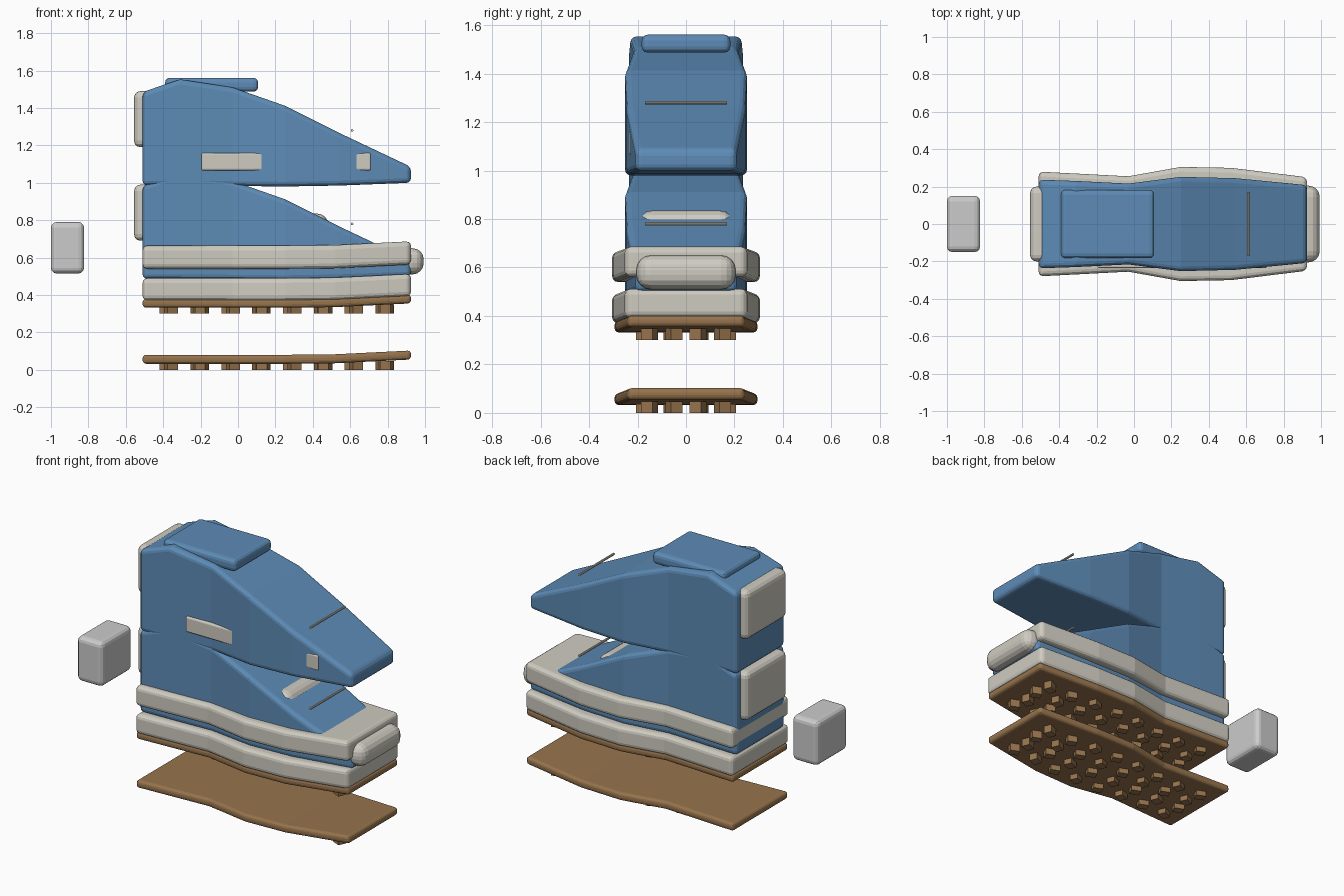
import bpy, bmesh
from mathutils import Matrix

if "Cube" in bpy.data.objects:
    bpy.data.objects.remove(bpy.data.objects["Cube"])


def material(name, rgb):
    m = bpy.data.materials.new(name)
    m.diffuse_color = (*rgb, 1)
    m.use_nodes = True
    m.node_tree.nodes["Principled BSDF"].inputs["Base Color"].default_value = m.diffuse_color
    return m


BLUE = material("blue_fabric", (0.11, 0.26, 0.47))
BROWN = material("brown_rubber", (0.31, 0.175, 0.075))
CREAM = material("off_white_foam", (0.62, 0.60, 0.53))


def finish(name, bm, mat, bevel=0, segments=3):
    bmesh.ops.recalc_face_normals(bm, faces=bm.faces)
    mesh = bpy.data.meshes.new(name)
    bm.to_mesh(mesh)
    bm.free()
    ob = bpy.data.objects.new(name, mesh)
    bpy.context.collection.objects.link(ob)
    if mat:
        mesh.materials.append(mat)
    if bevel:
        mod = ob.modifiers.new("bevel", 'BEVEL')
        mod.width, mod.segments = bevel, segments
        mod.limit_method, mod.angle_limit = 'ANGLE', 0.6
    return ob


def add_box(bm, lo, hi, turn=0):
    c = [(a + b) / 2 for a, b in zip(lo, hi)]
    s = [b - a for a, b in zip(lo, hi)]
    bmesh.ops.create_cube(bm, size=1, matrix=Matrix.Translation(c)
                          @ Matrix.Rotation(turn, 4, 'Z') @ Matrix.Diagonal((*s, 1)))


def box(name, lo, hi, mat, bevel=0, segments=3):
    bm = bmesh.new()
    add_box(bm, lo, hi)
    return finish(name, bm, mat, bevel, segments)


def loft(name, stations, mat, bevel):
    """Stations along x: (x, half width, bottom z, top z)."""
    bm = bmesh.new()
    rings = [[bm.verts.new(p) for p in
              ((x, -w, a), (x, w, a), (x, w, b), (x, -w, b))]
             for x, w, a, b in stations]
    for r, s in zip(rings, rings[1:]):
        for i in range(4):
            j = (i + 1) % 4
            bm.faces.new((r[i], r[j], s[j], s[i]))
    bm.faces.new(rings[0])
    bm.faces.new(rings[-1])
    return finish(name, bm, mat, bevel)


# Shared foot outline: x, half width, toe spring
OUTLINE = [(-0.51, 0.28, 0), (-0.03, 0.255, 0), (0.25, 0.305, 0),
           (0.52, 0.30, 0.003), (0.925, 0.25, 0.023)]


def slab(name, z0, z1, inset, mat, bevel):
    loft(name, [(x, w - inset, z0 + s, z1 + s) for x, w, s in OUTLINE], mat, bevel)


# Midsole and rand
slab("midsole", 0.37, 0.49, 0, CREAM, 0.025)
slab("rand", 0.54, 0.664, 0, CREAM, 0.025)

# Outsoles with rows of small turned lugs
for tag, dz in (("lower", 0), ("upper", 0.30)):
    slab(tag + "_outsole", 0.032 + dz, 0.08 + dz, 0.01, BROWN, 0.018)
    bm = bmesh.new()
    for i in range(8):
        x = -0.37 + 0.165 * i
        for j in range(4):
            y = (j - 1.5) * (0.115 if i in (3, 4, 5) else 0.1)
            xo = 0.012 * (-1) ** j
            add_box(bm, (x + xo - 0.03, y - 0.025, dz),
                    (x + xo + 0.03, y + 0.025, dz + 0.048), 0.4 * (-1) ** (i + j))
    finish(tag + "_lugs", bm, BROWN)

# Shoe uppers, heel counters and lace bars, stacked
UPPER = [(-0.51, 0.237, 0.985, 1.485), (-0.31, 0.23, 0.985, 1.553),
         (-0.03, 0.216, 0.983, 1.51), (0.25, 0.252, 0.98, 1.412),
         (0.54, 0.245, 0.985, 1.267), (0.925, 0.208, 1.0, 1.085)]
for tag, dz in (("top", 0), ("bottom", -0.5)):
    loft(tag + "_upper", [(x, w, a + dz, b + dz) for x, w, a, b in UPPER], BLUE, 0.025)
    box(tag + "_heel_counter", (-0.556, -0.2, 1.19 + dz), (-0.46, 0.2, 1.49 + dz), CREAM, 0.035)
    bm = bmesh.new()
    bmesh.ops.create_cone(bm, cap_ends=True, segments=10, radius1=0.007, radius2=0.007,
                          depth=0.34, matrix=Matrix.Translation((0.61, 0, 1.28 + dz))
                          @ Matrix.Rotation(1.5708, 4, 'X'))
    finish(tag + "_lace_bar", bm, CREAM)

# Tongue pad
box("tongue", (-0.39, -0.183, 1.487), (0.108, 0.183, 1.561), BLUE, 0.025)

# Side stripe, partly sunk into the upper
box("side_stripe", (-0.195, -0.236, 1.065), (0.71, -0.205, 1.16), CREAM, 0.01)

# Toe bumper and instep pad
box("toe_bumper", (0.85, -0.205, 0.51), (0.993, 0.205, 0.65), CREAM, 0.06, 4)
box("instep_pad", (0.34, -0.2, 0.695), (0.483, 0.2, 0.835), CREAM, 0.06, 4)

# Detached heel block
box("heel_block", (-1.0, -0.15, 0.515), (-0.823, 0.15, 0.79), None, 0.03)
